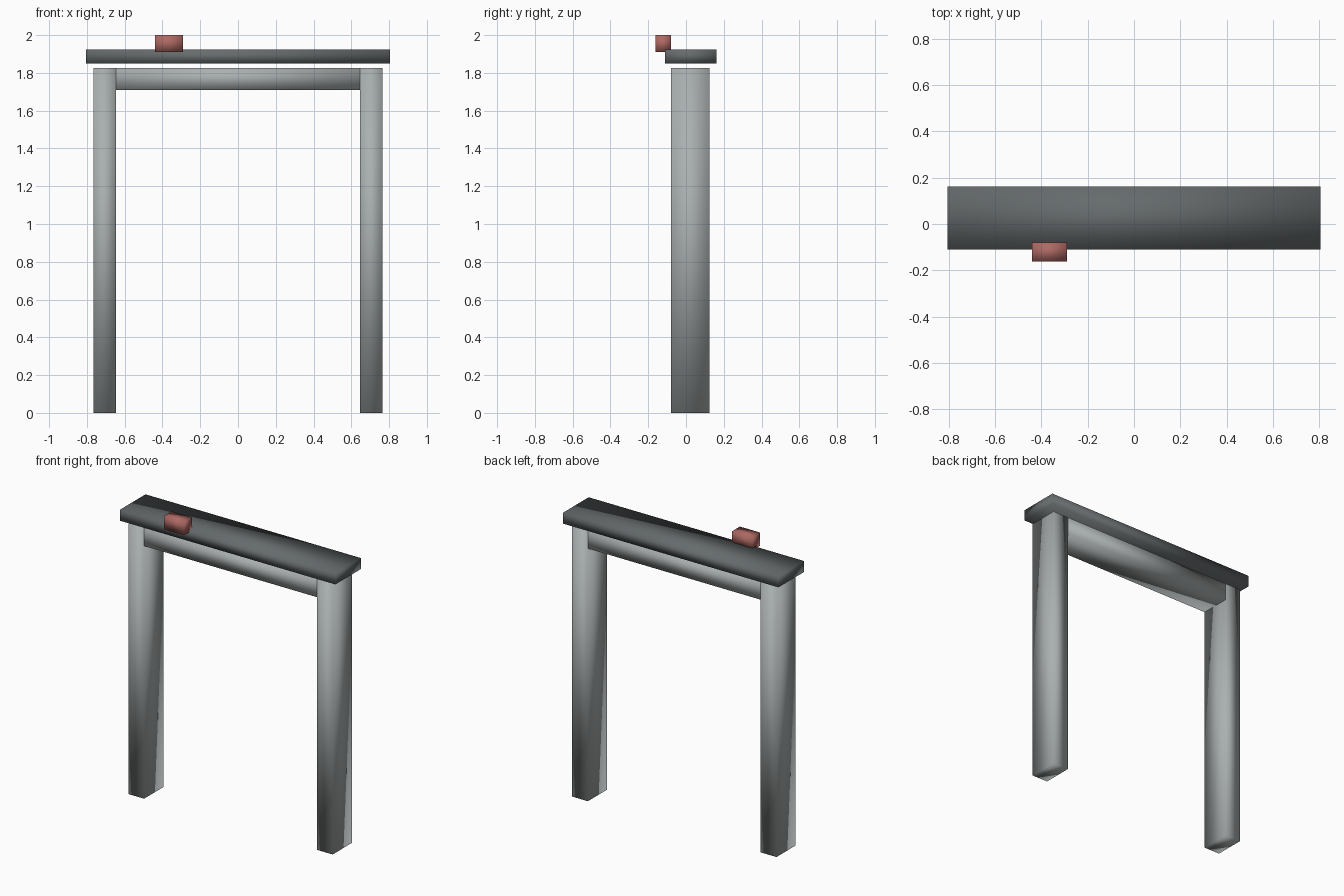
import bpy

cube = bpy.data.objects.get("Cube")
if cube:
    bpy.data.objects.remove(cube, do_unlink=True)


def make_material(name, rgb):
    mat = bpy.data.materials.new(name)
    mat.use_nodes = True
    colour = (*rgb, 1.0)
    mat.diffuse_color = colour
    mat.node_tree.nodes["Principled BSDF"].inputs["Base Color"].default_value = colour
    return mat


def box(name, x, y, z, mat):
    """Smooth-shaded block spanning the given (low, high) ranges."""
    spans = (x, y, z)
    bpy.ops.mesh.primitive_cube_add(size=1, location=[(a + b) / 2 for a, b in spans])
    obj = bpy.context.object
    obj.name = name
    obj.scale = [b - a for a, b in spans]
    bpy.ops.object.transform_apply(location=False, rotation=False, scale=True)
    bpy.ops.object.shade_smooth()
    obj.data.materials.append(mat)
    return obj


stone = make_material("light grey stone", (0.40, 0.43, 0.43))
slate = make_material("dark grey slate", (0.13, 0.145, 0.15))
brick = make_material("dull red", (0.42, 0.14, 0.125))

INNER, OUTER = 0.647, 0.765
DEPTH = (-0.08, 0.125)
TOP = 1.827

# Posts and the beam fitted between them
box("left_post", (INNER, OUTER), DEPTH, (0, TOP), stone)
box("right_post", (-OUTER, -INNER), DEPTH, (0, TOP), stone)
box("cross_beam", (-INNER, INNER), DEPTH, (1.71, TOP), stone)

# Cap slab floating just above, with a small block on its front edge
box("cap_slab", (-0.806, 0.806), (-0.11, 0.162), (1.85, 1.925), slate)
box("red_block", (-0.44, -0.29), (-0.162, -0.08), (1.91, 2.0), brick)
